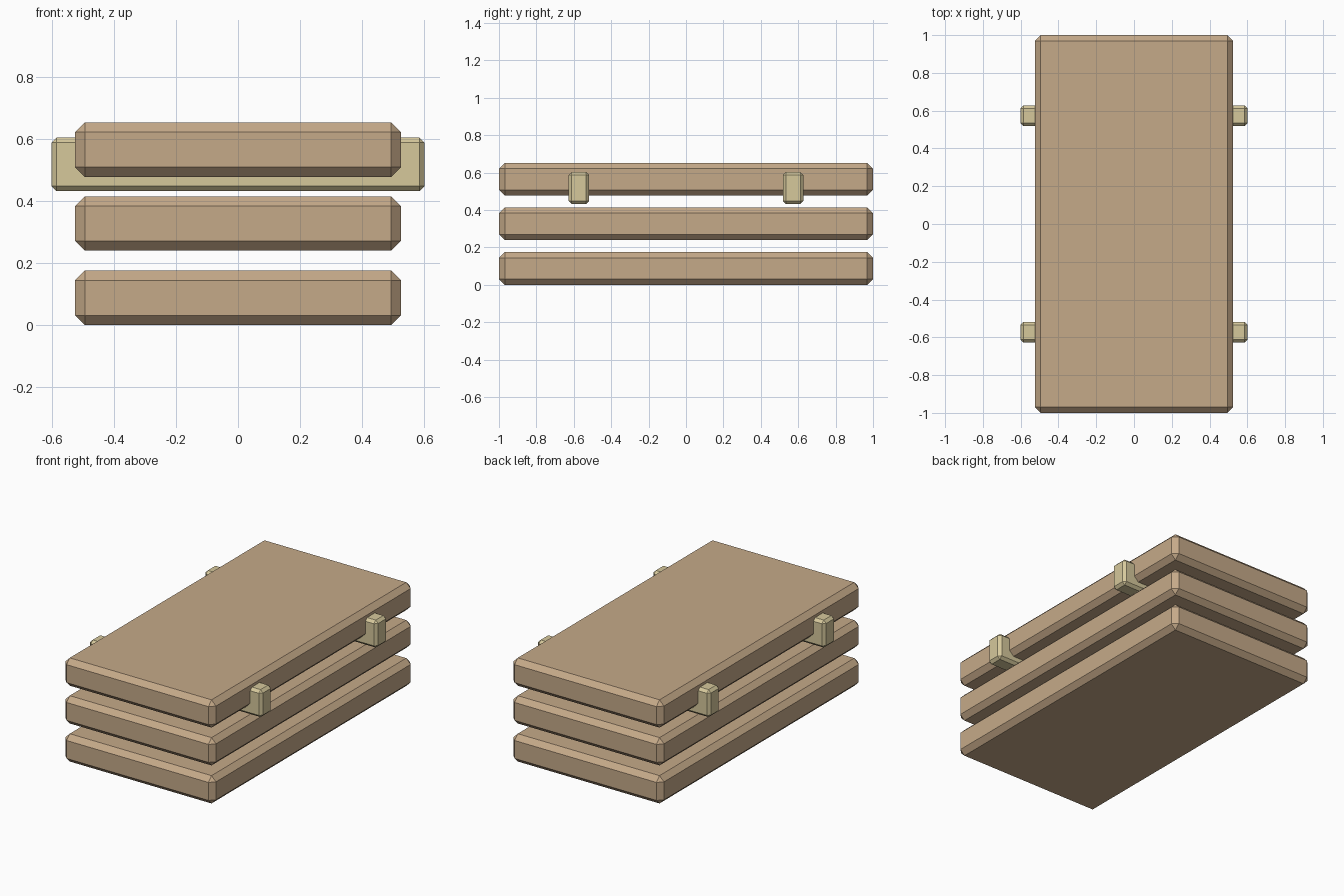
import bpy

if "Cube" in bpy.data.objects:
    bpy.data.objects.remove(bpy.data.objects["Cube"])


def material(name, color):
    m = bpy.data.materials.new(name)
    m.diffuse_color = (*color, 1)
    m.use_nodes = True
    m.node_tree.nodes["Principled BSDF"].inputs["Base Color"].default_value = m.diffuse_color
    return m


def chamfered_box(name, size, center, chamfer, mat):
    bpy.ops.mesh.primitive_cube_add(size=1, location=center)
    ob = bpy.context.object
    ob.name = name
    ob.scale = size
    bpy.ops.object.transform_apply(location=False, rotation=False, scale=True)
    bev = ob.modifiers.new("chamfer", 'BEVEL')
    bev.width = chamfer
    bev.segments = 1
    bev.limit_method = 'NONE'
    ob.data.materials.append(mat)
    return ob


board_mat = material("board_wood", (0.56, 0.40, 0.25))
bar_mat = material("bar_wood", (0.67, 0.58, 0.33))

# Three stacked boards
for name, z in (("bottom_board", 0.0875), ("middle_board", 0.327), ("top_board", 0.565)):
    chamfered_box(name, (1.05, 2.0, 0.175), (0, 0, z), 0.031, board_mat)

# Two cross bars let into the underside of the top board
for name, y in (("front_cross_bar", -0.573), ("back_cross_bar", 0.573)):
    chamfered_box(name, (1.204, 0.11, 0.173), (0, y, 0.518), 0.017, bar_mat)
